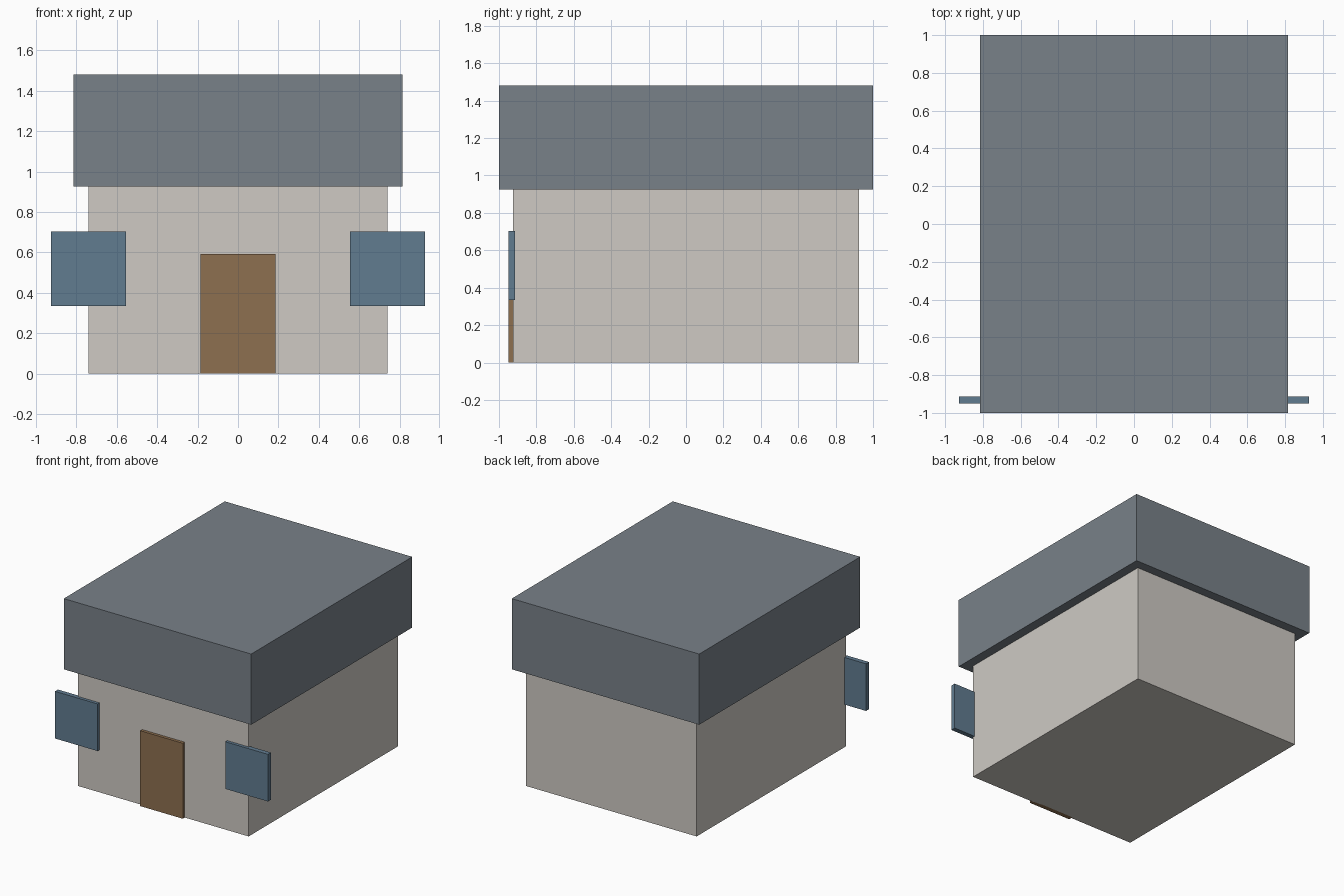
import bpy

if "Cube" in bpy.data.objects:
    bpy.data.objects.remove(bpy.data.objects["Cube"])

U = 2 / 5.4  # the longest side (roof depth, 5.4 modules) becomes 2 units


def material(name, rgb):
    mat = bpy.data.materials.new(name)
    mat.diffuse_color = (*rgb, 1)
    mat.use_nodes = True
    mat.node_tree.nodes["Principled BSDF"].inputs["Base Color"].default_value = mat.diffuse_color
    return mat


def box(name, size, centre, mat):
    """Box given in modules: size, and centre x, y with base z."""
    x, y, base = centre
    bpy.ops.mesh.primitive_cube_add(size=1, location=(x * U, y * U, (base + size[2] / 2) * U))
    obj = bpy.context.object
    obj.name = name
    obj.scale = [s * U for s in size]
    bpy.ops.object.transform_apply(location=False, rotation=False, scale=True)
    obj.data.materials.append(mat)
    return obj


plaster = material("plaster", (0.62, 0.59, 0.55))
slate = material("slate", (0.19, 0.22, 0.25))
wood = material("wood", (0.27, 0.16, 0.08))
glass = material("glass", (0.12, 0.20, 0.28))

# House body and overhanging roof block
box("walls", (4, 5, 2.5), (0, 0, 0), plaster)
box("roof", (4.4, 5.4, 1.5), (0, 0, 2.5), slate)

# Thin panels set into the front wall
FRONT = -2.515
box("door", (1, 0.1, 1.6), (0, FRONT, 0), wood)
for side, x in (("left", -2), ("right", 2)):
    box(f"{side}_window", (1, 0.1, 1), (x, FRONT, 0.9), glass)
